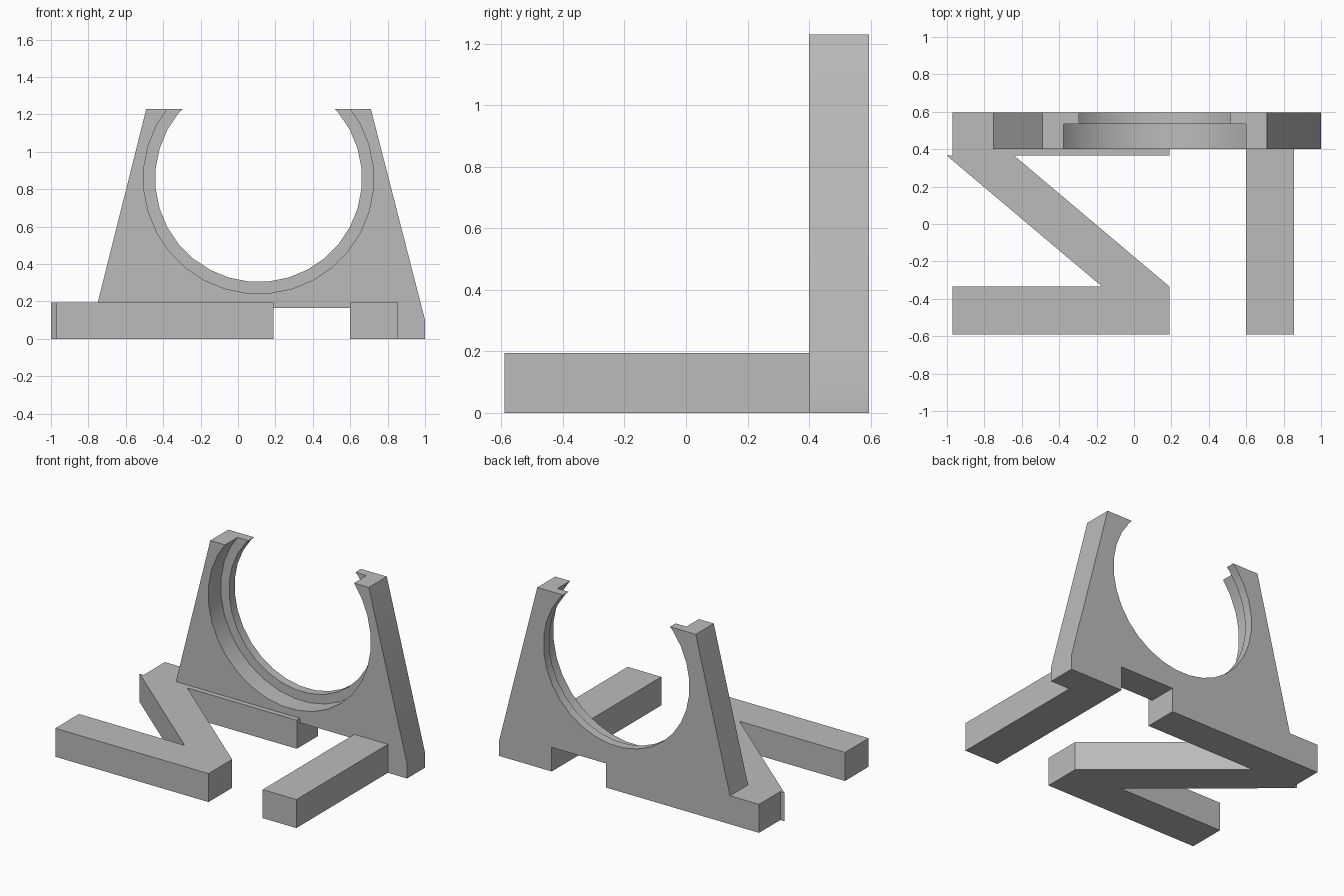
import bpy, bmesh, math

default = bpy.data.objects.get("Cube")
if default:
    bpy.data.objects.remove(default, do_unlink=True)

grey = bpy.data.materials.new("plain grey")
grey.use_nodes = True
colour = (0.5, 0.5, 0.5, 1)
grey.diffuse_color = colour
grey.node_tree.nodes["Principled BSDF"].inputs["Base Color"].default_value = colour


def prism(name, outline, place, depth):
    """Extrude an outline, mapped to 3D by place, along the depth vector."""
    bm = bmesh.new()
    face = bm.faces.new([bm.verts.new(place(a, b)) for a, b in outline])
    grown = bmesh.ops.extrude_face_region(bm, geom=[face], use_keep_orig=True)
    moved = [v for v in grown["geom"] if isinstance(v, bmesh.types.BMVert)]
    bmesh.ops.translate(bm, verts=moved, vec=depth)
    bmesh.ops.recalc_face_normals(bm, faces=bm.faces)
    mesh = bpy.data.meshes.new(name)
    bm.to_mesh(mesh)
    bm.free()
    obj = bpy.data.objects.new(name, mesh)
    bpy.context.collection.objects.link(obj)
    mesh.materials.append(grey)
    return obj


FRONT, STEP, BACK = 0.40, 0.535, 0.595
HEIGHT = 0.195

# Upright plate with sloping sides and a notched base
plate = prism("upright_plate", [
    (-0.97, 0), (-0.97, HEIGHT), (-0.75, HEIGHT), (-0.49, 1.23), (0.71, 1.23),
    (1, 0.1), (1, 0), (0.6, 0), (0.6, 0.165), (0.19, 0.165), (0.19, 0),
], lambda x, z: (x, FRONT, z), (0, BACK - FRONT, 0))

# Round opening: a wide recess in front and a narrower hole right through
SIDES = 32
for name, radius, end in (("hole_cutter", 0.553, BACK + 0.1),
                          ("recess_cutter", 0.616, STEP)):
    angles = [(i + 0.5) * math.tau / SIDES for i in range(SIDES)]
    ring = [(0.11 + radius * math.cos(a), 0.857 + radius * math.sin(a)) for a in angles]
    start = FRONT - 0.1
    cutter = prism(name, ring, lambda x, z: (x, start, z), (0, end - start, 0))
    cutter.hide_render = True
    cut = plate.modifiers.new(name, "BOOLEAN")
    cut.operation = "DIFFERENCE"
    cut.solver = "EXACT"
    cut.object = cutter
    bpy.context.view_layer.objects.active = plate
    bpy.ops.object.modifier_apply(modifier=name)
    bpy.data.objects.remove(cutter, do_unlink=True)

# Zigzag foot on the right and straight foot on the left
prism("zigzag_foot", [
    (-0.97, FRONT), (-0.97, 0.365), (-1, 0.365), (-0.17, -0.335), (-0.97, -0.335),
    (-0.97, -0.59), (0.19, -0.59), (0.19, -0.335), (-0.64, 0.365), (0.19, 0.365),
    (0.19, FRONT),
], lambda x, y: (x, y, 0), (0, 0, HEIGHT))
prism("straight_foot", [(0.6, -0.59), (0.855, -0.59), (0.855, FRONT), (0.6, FRONT)],
      lambda x, y: (x, y, 0), (0, 0, HEIGHT))

# Smooth the round walls, keeping the corners sharp
bpy.ops.object.select_all(action="DESELECT")
plate.select_set(True)
bpy.context.view_layer.objects.active = plate
bpy.ops.object.shade_smooth_by_angle(angle=math.radians(30))
